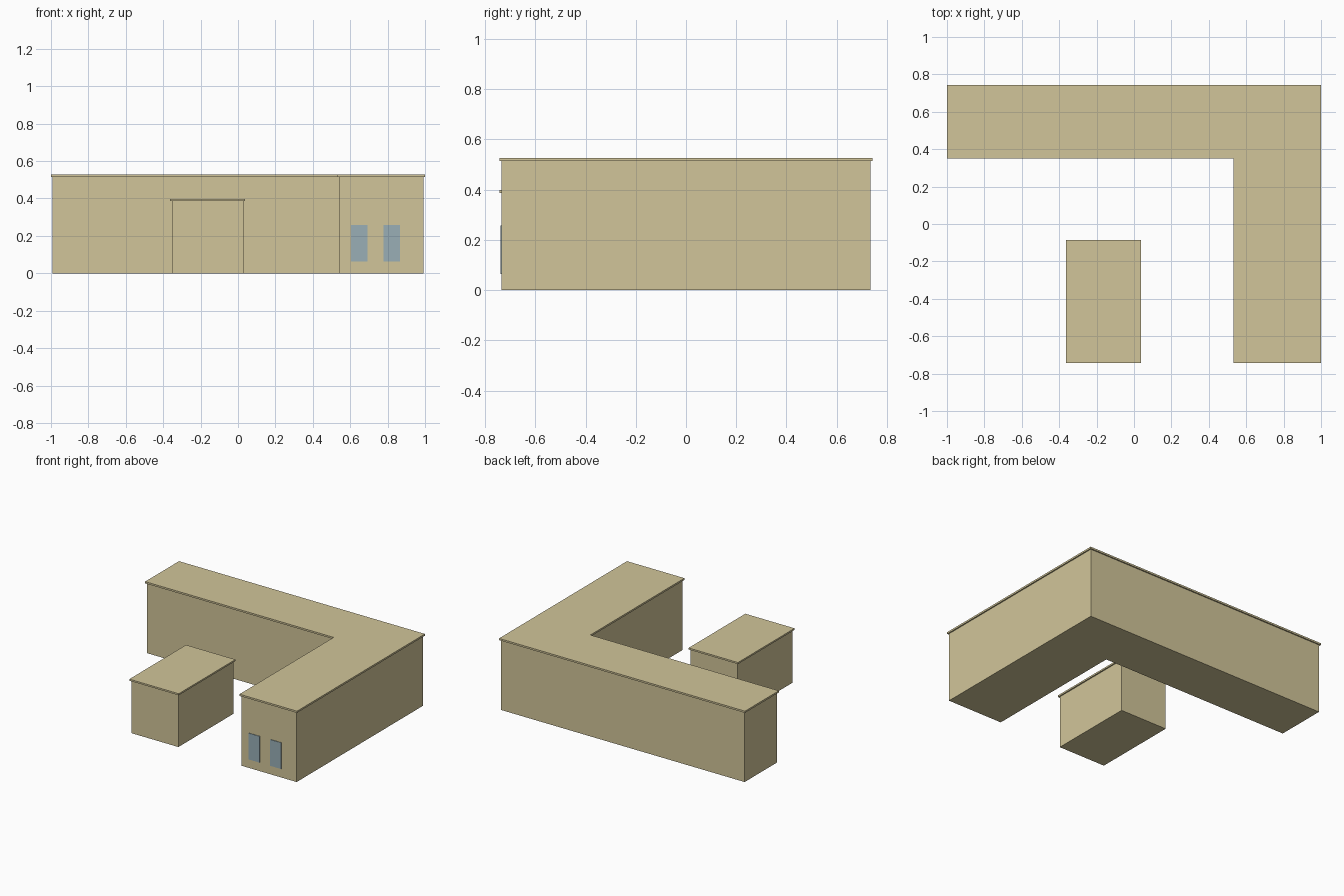
import bpy
import bmesh

if "Cube" in bpy.data.objects:
    bpy.data.objects.remove(bpy.data.objects["Cube"])


def material(name, color):
    m = bpy.data.materials.new(name)
    m.diffuse_color = color
    m.use_nodes = True
    m.node_tree.nodes["Principled BSDF"].inputs["Base Color"].default_value = m.diffuse_color
    return m


sand = material("sand", (0.64, 0.56, 0.32, 1))
glass = material("window_blue", (0.32, 0.43, 0.47, 1))


def prism(name, outline, z0, z1, mat):
    """Extrude a counter-clockwise plan outline from z0 to z1."""
    bm = bmesh.new()
    base = bm.faces.new([bm.verts.new((x, y, z0)) for x, y in outline])
    ext = bmesh.ops.extrude_face_region(bm, geom=[base], use_keep_orig=True)
    top = [v for v in ext["geom"] if isinstance(v, bmesh.types.BMVert)]
    bmesh.ops.translate(bm, verts=top, vec=(0, 0, z1 - z0))
    bmesh.ops.recalc_face_normals(bm, faces=bm.faces)
    mesh = bpy.data.meshes.new(name)
    bm.to_mesh(mesh)
    bm.free()
    mesh.materials.append(mat)
    obj = bpy.data.objects.new(name, mesh)
    bpy.context.collection.objects.link(obj)
    return obj


def rect(x0, x1, y0, y1):
    return [(x0, y0), (x1, y0), (x1, y1), (x0, y1)]


def l_plan(inset):
    """L-shaped plan of the main block, pulled in by the roof overhang."""
    i = inset
    return [(-1 + i, 0.35 + i), (0.533 + i, 0.35 + i), (0.533 + i, -0.743 + i),
            (1 - i, -0.743 + i), (1 - i, 0.743 - i), (-1 + i, 0.743 - i)]


OVERHANG = 0.009

# Main L-shaped building
prism("main_walls", l_plan(OVERHANG), 0, 0.514, sand)
prism("main_roof", l_plan(0), 0.514, 0.527, sand)

# Small detached building
o = OVERHANG
prism("annex_walls", rect(-0.363 + o, 0.038 - o, -0.743 + o, -0.085 - o), 0, 0.386, sand)
prism("annex_roof", rect(-0.363, 0.038, -0.743, -0.085), 0.386, 0.398, sand)

# Windows on the front end of the right wing
for side, x0, x1 in (("left", 0.604, 0.693), ("right", 0.779, 0.866)):
    prism(f"window_{side}", rect(x0, x1, -0.738, -0.73), 0.064, 0.257, glass)
